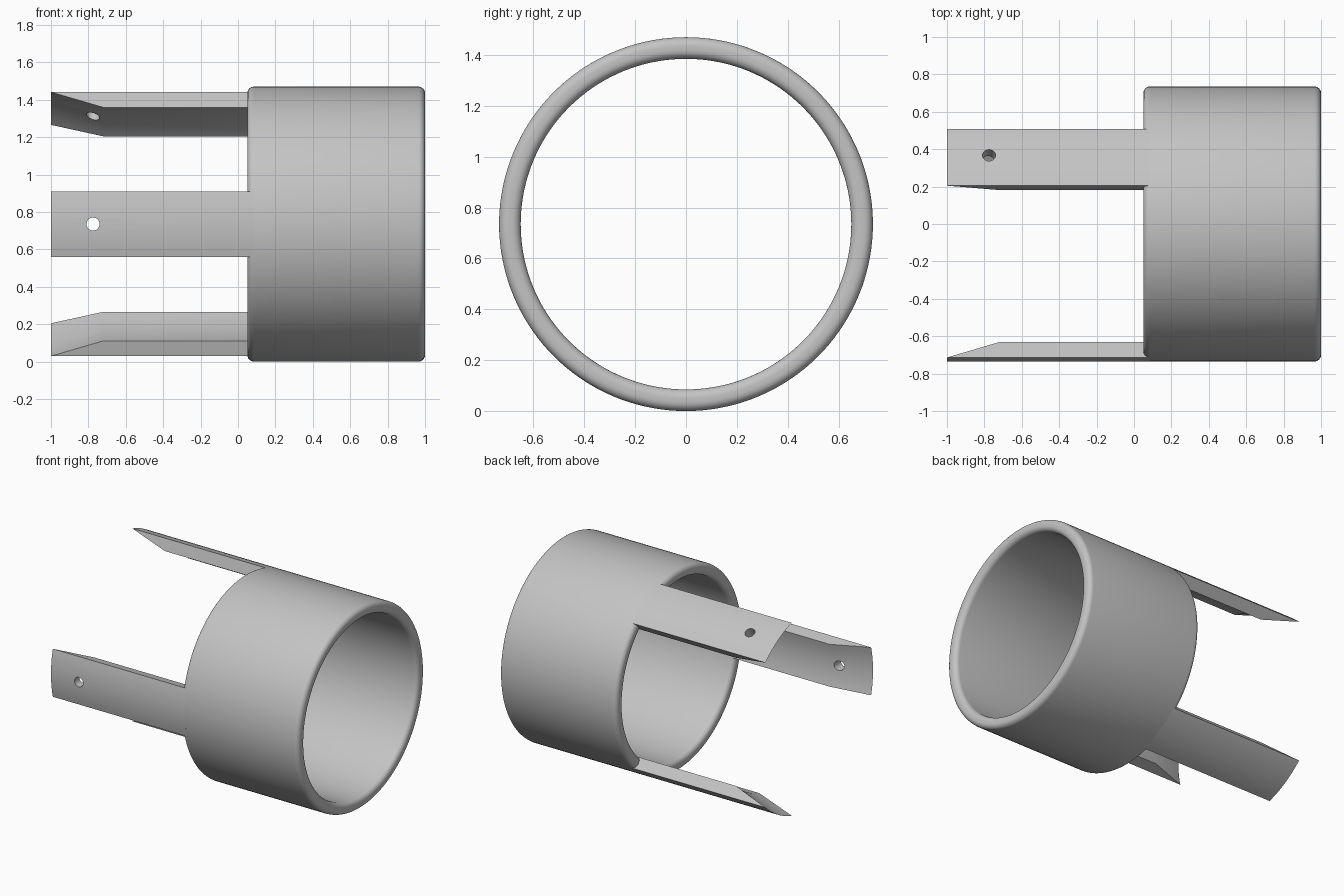
import bpy
import bmesh
from math import sin, cos, pi, radians
from mathutils import Matrix, Vector

cube = bpy.data.objects.get("Cube")
if cube:
    bpy.data.objects.remove(cube, do_unlink=True)

OUTER, INNER = 0.735, 0.65
BACK, FRONT, FILLET = 0.05, 1.0, 0.035
TIP, TAPER, HOLE_X, HOLE_R = -1.0, -0.72, -0.775, 0.035

grey = bpy.data.materials.new("plain grey")
grey.use_nodes = True
grey.diffuse_color = (0.55, 0.55, 0.55, 1)
grey.node_tree.nodes["Principled BSDF"].inputs["Base Color"].default_value = (0.55, 0.55, 0.55, 1)


def make_object(name, bm):
    bmesh.ops.recalc_face_normals(bm, faces=bm.faces)
    mesh = bpy.data.meshes.new(name)
    bm.to_mesh(mesh)
    bm.free()
    mesh.materials.append(grey)
    obj = bpy.data.objects.new(name, mesh)
    bpy.context.collection.objects.link(obj)
    return obj


def sweep(name, profile, start, end, steps, closed=False):
    """Turn an (x, radius) profile about the tube axis."""
    bm = bmesh.new()
    rows = []
    for i in range(steps + (not closed)):
        a = start + (end - start) * i / steps
        rows.append([bm.verts.new((x, r * cos(a), OUTER + r * sin(a))) for x, r in profile])
    n = len(profile)
    for i in range(steps):
        p, q = rows[i], rows[(i + 1) % len(rows)]
        for j in range(n):
            k = (j + 1) % n
            bm.faces.new((p[j], p[k], q[k], q[j]))
    if not closed:
        bm.faces.new(rows[0])
        bm.faces.new(rows[-1])
    return make_object(name, bm)


def activate(obj):
    bpy.ops.object.select_all(action="DESELECT")
    obj.select_set(True)
    bpy.context.view_layer.objects.active = obj


def smooth(obj):
    activate(obj)
    bpy.ops.object.shade_smooth_by_angle(angle=radians(30))


# Tube with rounded rims
corners = [(FRONT - FILLET, OUTER - FILLET, 0), (BACK + FILLET, OUTER - FILLET, 1),
           (BACK + FILLET, INNER + FILLET, 2), (FRONT - FILLET, INNER + FILLET, 3)]
ring_profile = []
for cx, cr, quarter in corners:
    for s in range(7):
        a = (quarter + s / 6) * pi / 2
        ring_profile.append((cx + FILLET * cos(a), cr + FILLET * sin(a)))
smooth(sweep("tube", ring_profile, 0, 2 * pi, 144, closed=True))

# Three curved prongs, chamfered to a thin tip and drilled through
join = BACK + FILLET
prong_profile = [(TIP, OUTER), (join, OUTER), (join, INNER), (TAPER, INNER)]
half = radians(13.8)
for name, degrees in (("front_prong", 180), ("upper_prong", 60), ("lower_prong", -60)):
    angle = radians(degrees)
    prong = sweep(name, prong_profile, angle - half, angle + half, 12)

    outward = Vector((0, cos(angle), sin(angle)))
    bm = bmesh.new()
    bmesh.ops.create_cone(bm, cap_ends=True, segments=32, radius1=HOLE_R, radius2=HOLE_R, depth=0.4)
    place = Matrix.Translation(Vector((HOLE_X, 0, OUTER)) + outward * 0.7)
    bm.transform(place @ outward.to_track_quat("Z", "Y").to_matrix().to_4x4())
    drill = make_object("hole_cutter", bm)
    drill.hide_render = True

    cut = prong.modifiers.new("hole", "BOOLEAN")
    cut.operation = "DIFFERENCE"
    cut.solver = "EXACT"
    cut.object = drill
    activate(prong)
    bpy.ops.object.modifier_apply(modifier=cut.name)
    bpy.data.objects.remove(drill, do_unlink=True)
    smooth(prong)
